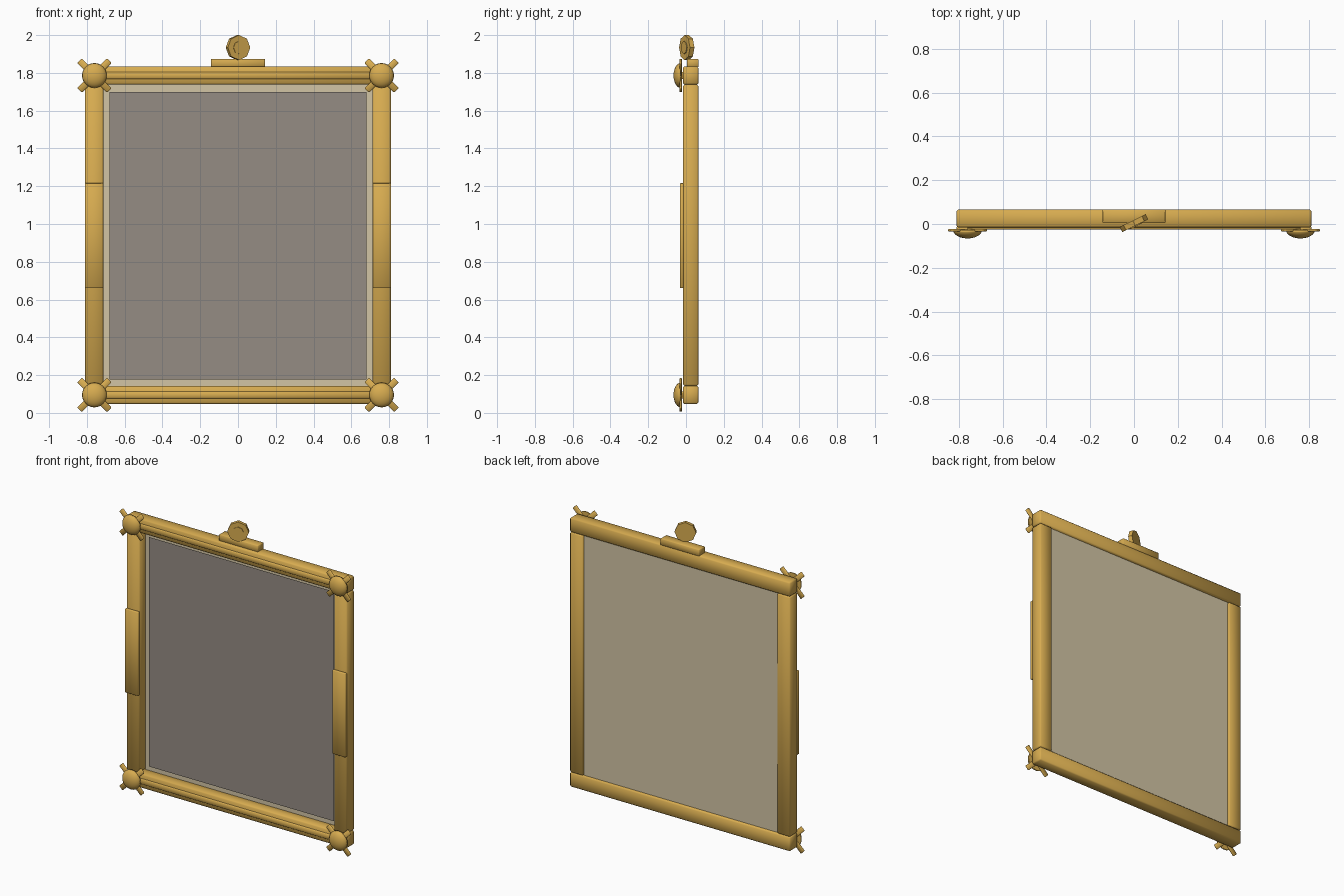
import bpy
from math import radians, pi

cube = bpy.data.objects.get("Cube")
if cube:
    bpy.data.objects.remove(cube, do_unlink=True)


def material(name, rgb):
    m = bpy.data.materials.new(name)
    m.use_nodes = True
    m.diffuse_color = (*rgb, 1)
    m.node_tree.nodes["Principled BSDF"].inputs["Base Color"].default_value = (*rgb, 1)
    return m


gold = material("gold", (0.68, 0.41, 0.08))
backing = material("beige backing", (0.65, 0.56, 0.375))
glass = material("grey glass", (0.30, 0.265, 0.23))


def finish(name, mat, smooth_angle=35):
    ob = bpy.context.object
    ob.name = name
    ob.data.materials.append(mat)
    if smooth_angle:
        bpy.ops.object.shade_smooth_by_angle(angle=radians(smooth_angle))
    return ob


def box(name, x, y, z, bevel, turn=0.0):
    """Softly shaded box from (min, max) ranges, turned about its own y axis."""
    bpy.ops.mesh.primitive_cube_add(size=1, location=[sum(r) / 2 for r in (x, y, z)])
    ob = bpy.context.object
    ob.scale = [r[1] - r[0] for r in (x, y, z)]
    bpy.ops.object.transform_apply(location=False, rotation=False, scale=True)
    ob.rotation_euler.y = turn
    mod = ob.modifiers.new("rounded edges", 'BEVEL')
    mod.width = bevel
    mod.segments = 1
    bpy.ops.object.modifier_apply(modifier=mod.name)
    return finish(name, gold, 80)


def pane(name, half, z, y, mat):
    bpy.ops.mesh.primitive_plane_add(size=1, location=(0, y, sum(z) / 2), rotation=(pi / 2, 0, 0))
    bpy.context.object.scale = (2 * half, z[1] - z[0], 1)
    finish(name, mat, 0)


DEPTH = (-0.016, 0.066)
CORNER_X = 0.76
rows = {"bottom": 0.095, "top": 1.786}

# Rails with a raised moulding strip, and corner ornaments
for row, z in rows.items():
    box(row + "_rail", (-0.81, 0.81), DEPTH, (z - 0.048, z + 0.048), 0.008)
    box(row + "_moulding", (-CORNER_X, CORNER_X), (-0.025, 0), (z - 0.018, z + 0.018), 0.004)
    for side, s in (("left", 1), ("right", -1)):
        x = s * CORNER_X
        for i, angle in enumerate((45, -45)):
            box(f"{row}_{side}_cross_bar_{i + 1}", (x - 0.111, x + 0.111), (-0.034, -0.022),
                (z - 0.017, z + 0.017), 0.003, radians(angle))
        # Domed stud over the crossed bars
        bpy.ops.mesh.primitive_uv_sphere_add(segments=24, ring_count=12, radius=1,
                                             location=(x, -0.028, z), rotation=(pi / 2, 0, 0))
        bpy.context.object.scale = (0.066, 0.066, 0.038)
        dome = finish(f"{row}_{side}_dome", gold)
        for v in dome.data.vertices:
            v.co.z = max(v.co.z, 0)

# Side stiles with a thin plate at mid height
for side, s in (("left", 1), ("right", -1)):
    x = tuple(sorted((s * 0.713, s * 0.81)))
    box(side + "_stile", x, DEPTH, (0.143, 1.738), 0.008)
    box(side + "_plate", x, (-0.032, -0.012), (0.66, 1.216), 0.003)

# Backing sheet and the smaller pane in front of it
pane("backing_sheet", 0.715, (0.14, 1.741), 0.05, backing)
pane("glass_pane", 0.68, (0.176, 1.7), 0.038, glass)

# Hanging block with a turned faceted disc
box("hanger_block", (-0.143, 0.143), (0.004, 0.066), (1.83, 1.874), 0.003)
for name, radius, thick, shift in (("hanger_disc", 0.066, 0.026, 0), ("hanger_boss", 0.034, 0.02, 0.007)):
    bpy.ops.mesh.primitive_cylinder_add(vertices=8, radius=radius, depth=thick,
                                        location=(0.4 * shift, 0.004 - 0.9 * shift, 1.934),
                                        rotation=(pi / 2, 0, radians(26)))
    finish(name, gold, 0)
